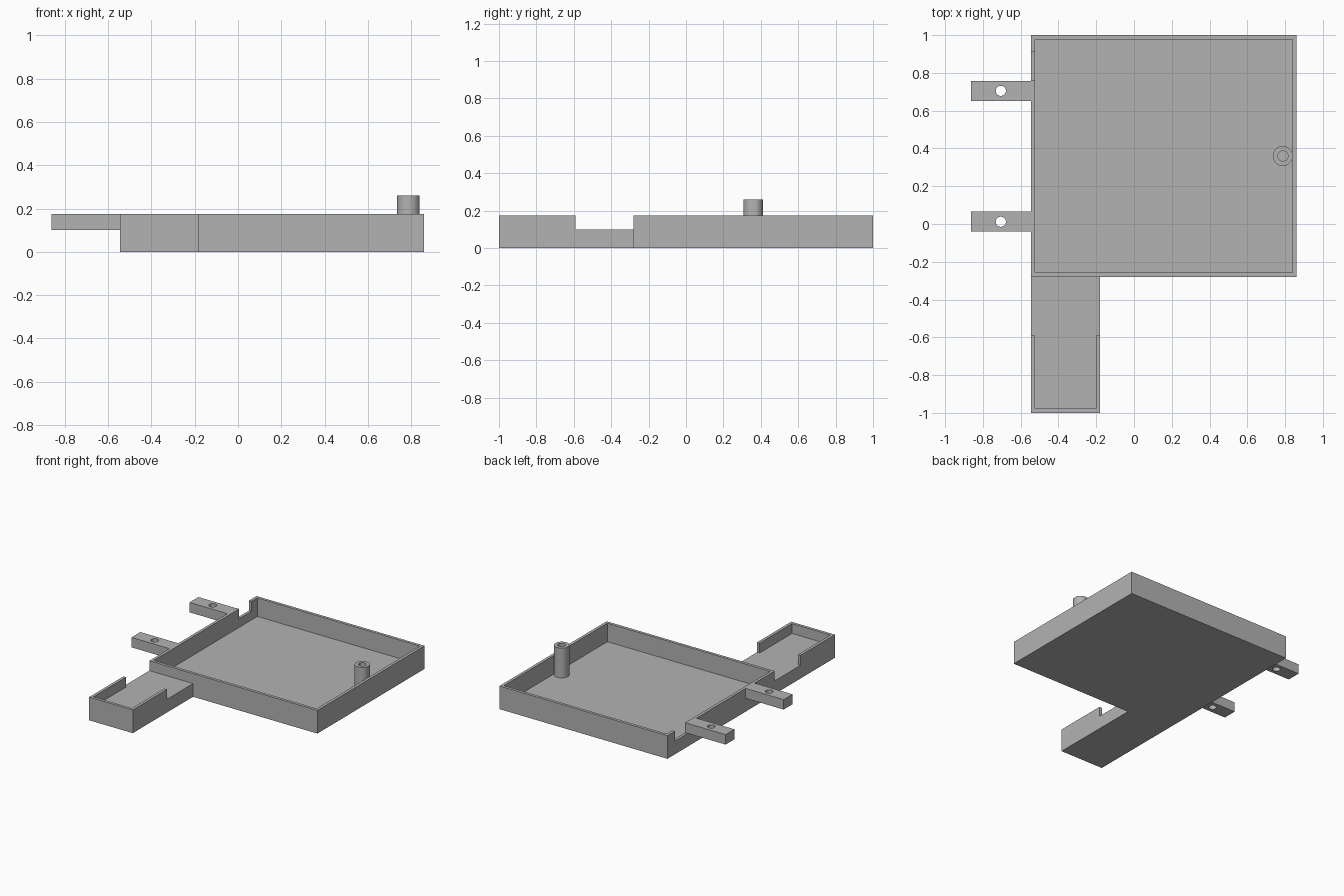
import bpy
from mathutils import Vector

if "Cube" in bpy.data.objects:
    bpy.data.objects.remove(bpy.data.objects["Cube"])

grey = bpy.data.materials.new("plain grey")
grey.use_nodes = True
colour = (0.45, 0.45, 0.45, 1)
grey.diffuse_color = colour
for node in grey.node_tree.nodes:
    if node.type == 'BSDF_PRINCIPLED':
        node.inputs["Base Color"].default_value = colour


def box(name, low, high):
    low, high = Vector(low), Vector(high)
    bpy.ops.mesh.primitive_cube_add(size=1, location=(low + high) / 2)
    ob = bpy.context.object
    ob.name = name
    ob.scale = high - low
    bpy.ops.object.transform_apply(location=False, rotation=False, scale=True)
    ob.data.materials.append(grey)
    return ob


def cylinder(name, x, y, radius, z0, z1):
    bpy.ops.mesh.primitive_cylinder_add(vertices=40, radius=radius, depth=z1 - z0,
                                        location=(x, y, (z0 + z1) / 2))
    ob = bpy.context.object
    ob.name = name
    ob.data.materials.append(grey)
    return ob


def cut(target, *cutters):
    for cutter in cutters:
        mod = target.modifiers.new("cut", 'BOOLEAN')
        mod.operation = 'DIFFERENCE'
        mod.solver = 'EXACT'
        mod.object = cutter
        bpy.context.view_layer.objects.active = target
        bpy.ops.object.modifier_apply(modifier=mod.name)
        bpy.data.objects.remove(cutter)


def smooth(ob):
    bpy.ops.object.select_all(action='DESELECT')
    ob.select_set(True)
    bpy.context.view_layer.objects.active = ob
    bpy.ops.object.shade_smooth_by_angle()


# Main dimensions
left, right, back, joint = -0.545, 0.86, 1.0, -0.28
wall, rim, ledge, floor = 0.022, 0.175, 0.10, 0.035
arm_right, arm_wall_end = -0.18, -0.59

# Square tray with a notch in the side wall
tray = box("tray", (left, joint, 0), (right, back, rim))
cut(tray,
    box("cavity", (left + wall, joint + wall, floor), (right - wall, back - wall, 1)),
    box("notch", (left - 0.1, 0.76, ledge), (left + wall * 2, 0.91, 1)))

# Arm with a raised floor and walls around its front end
arm = box("arm", (left, -1, 0), (arm_right, joint, rim))
cut(arm,
    box("arm_cavity", (left + wall, -1 + wall, ledge), (arm_right - wall, joint + 0.1, 1)),
    box("arm_gap", (left - 0.1, arm_wall_end, ledge), (arm_right + 0.1, joint + 0.1, 1)))

# Mounting tabs with through holes
for name, y in (("front_tab", 0.012), ("back_tab", 0.705)):
    tab = box(name, (-0.862, y - 0.053, ledge), (left, y + 0.053, rim))
    cut(tab, cylinder("hole", -0.705, y, 0.027, 0, 0.3))
    smooth(tab)

# Hollow post with a flat against the tray wall
post = cylinder("post", 0.788, 0.36, 0.053, floor, 0.26)
cut(post,
    cylinder("bore", 0.788, 0.36, 0.027, floor + 0.01, 0.4),
    box("flat", (right - wall, 0.2, 0), (1, 0.5, 1)))
smooth(post)
